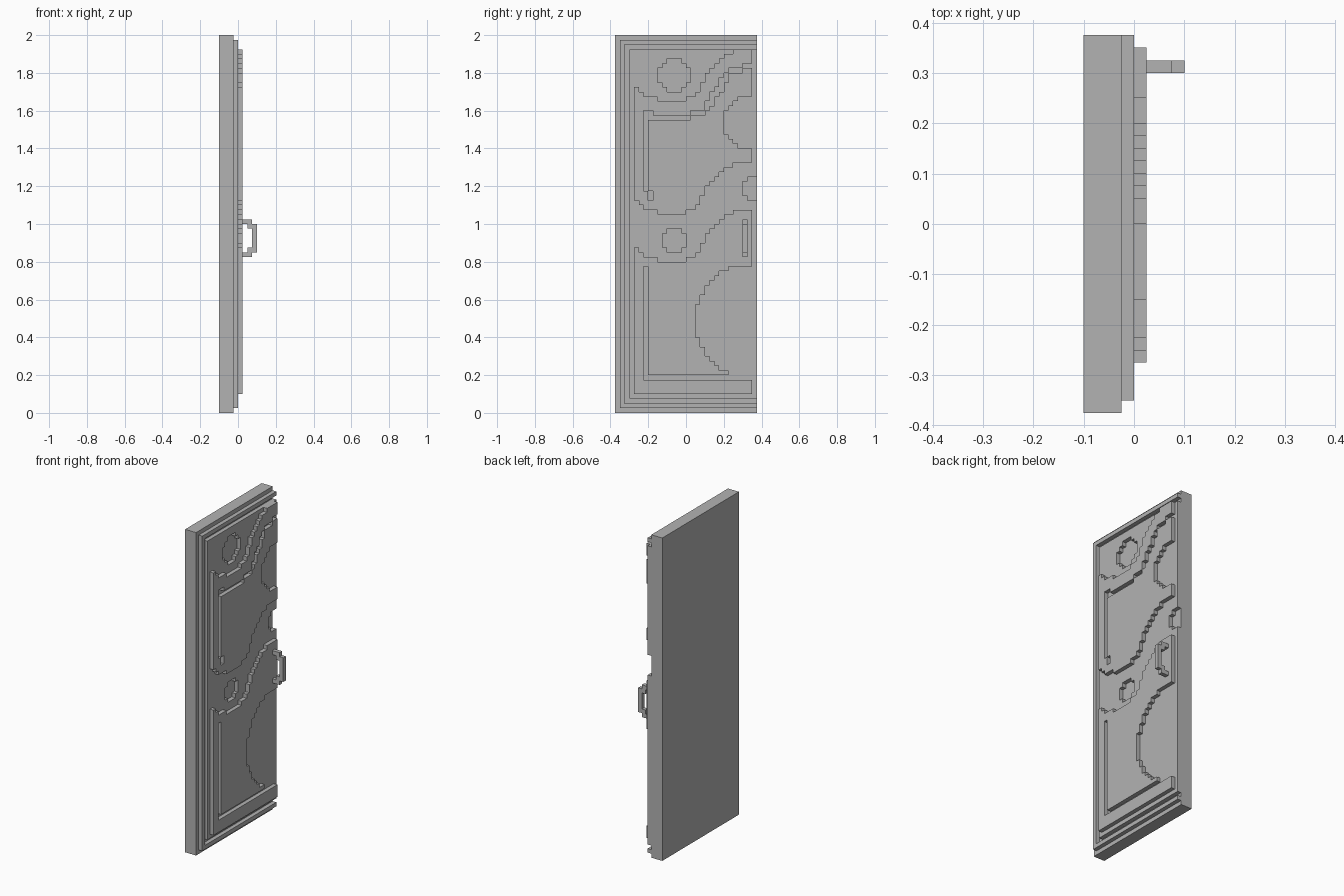
import bpy, bmesh, math

cube = bpy.data.objects.get("Cube")
if cube:
    bpy.data.objects.remove(cube, do_unlink=True)

U = 0.025                      # block size
WIDTH, HEIGHT = 30, 80         # door size in blocks

grey = bpy.data.materials.new("plain_grey")
grey.use_nodes = True
grey.diffuse_color = (0.45, 0.45, 0.45, 1)
grey.node_tree.nodes["Principled BSDF"].inputs["Base Color"].default_value = (0.45, 0.45, 0.45, 1)


def add_object(name, bm):
    mesh = bpy.data.meshes.new(name)
    bm.to_mesh(mesh)
    bm.free()
    mesh.materials.append(grey)
    obj = bpy.data.objects.new(name, mesh)
    bpy.context.collection.objects.link(obj)
    return obj


def relief(name, x, depth, mask):
    """Stepped plate facing +x: every block whose centre passes the mask."""
    bm = bmesh.new()
    for i in range(WIDTH):
        for k in range(HEIGHT):
            y, z = (i - WIDTH / 2) * U, k * U
            if mask(y + U / 2, z + U / 2):
                corners = ((0, 0), (U, 0), (U, U), (0, U))
                bm.faces.new([bm.verts.new((x, y + a, z + b)) for a, b in corners])
    bmesh.ops.remove_doubles(bm, verts=bm.verts, dist=U / 10)
    bmesh.ops.dissolve_limit(bm, angle_limit=0.01, verts=bm.verts, edges=bm.edges)
    obj = add_object(name, bm)
    solid = obj.modifiers.new("thickness", "SOLIDIFY")
    solid.thickness = depth
    solid.offset = 1
    return obj


def within(y, z, y0, y1, z0, z1):
    return y0 < y < y1 and z0 < z < z1


def in_disc(y, z, cy, cz, r):
    return math.hypot(y - cy, z - cz) < r


# Stepped wave shared by all the curved borders: start of step, height
WAVE = [(-0.275, 0.075), (-0.25, 0.05), (-0.225, 0.025), (-0.15, 0), (0, 0.025),
        (0.05, 0.05), (0.075, 0.1), (0.1, 0.15), (0.125, 0.175), (0.15, 0.2),
        (0.175, 0.225), (0.2, 0.25), (0.25, 0.275)]


def wave(y):
    return max((s for s in WAVE if s[0] < y), default=WAVE[0])[1]


# Stepped groove across the upper panel: y range, z range
GROOVE = [(-0.225, -0.2, 1.175, 1.6), (-0.2, -0.175, 1.125, 1.175),
          (-0.2, -0.175, 1.55, 1.6), (-0.175, 0.025, 1.55, 1.575),
          (0.025, 0.1, 1.575, 1.6), (0.1, 0.125, 1.6, 1.65),
          (0.125, 0.15, 1.625, 1.7), (0.15, 0.175, 1.675, 1.725),
          (0.175, 0.2, 1.7, 1.775), (0.2, 0.225, 1.75, 1.8),
          (0.225, 0.3, 1.8, 1.825), (0.3, 0.35, 1.825, 1.85)]


def ridge_mask(y, z):
    outer = within(y, z, -0.35, 0.375, 0.025, 1.975)
    return outer and not within(y, z, -0.325, 0.4, 0.05, 1.95)


def panel_mask(y, z):
    holes = ((-0.0625, 1.7875, 0.0875), (-0.0625, 0.9125, 0.0625), (0.3625, 1.1875, 0.0625))
    return (within(y, z, -0.3, 0.375, 0.075, 1.925)
            and not any(in_disc(y, z, *h) for h in holes))


def lower_mask(y, z):
    if not within(y, z, -0.275, 0.35, 0.1, 0.8 + wave(y)):
        return False
    side_groove = within(y, z, -0.225, -0.2, 0.175, 0.775)
    base_groove = within(y, z, -0.225, 0.35, 0.175, 0.2)
    return not (side_groove or base_groove or in_disc(y, z, 0.35, 0.4875, 0.3))


def upper_mask(y, z):
    if not within(y, z, -0.275, 0.35, 1.05 + wave(y), 1.65 + wave(y)):
        return False
    return not (any(within(y, z, *g) for g in GROOVE)
                or in_disc(y, z, 0.35, 1.5375, 0.15))


# Door body and its stepped layers
relief("door_slab", -0.1, 3 * U, lambda y, z: True)
relief("frame_ridge", -U, U, ridge_mask)
relief("face_panel", -U, U, panel_mask)
relief("lower_relief", 0, U, lower_mask)
relief("upper_relief", 0, U, upper_mask)

# Pull handle: side outline mirrored about its middle, then extruded across y
mid = 0.925
half = [(0.025, 0.1), (0.075, 0.1), (0.075, 0.075), (0.1, 0.075)]
inner = [(0.075, 0.05), (0.05, 0.05), (0.05, 0.075), (0.025, 0.075)]
outline = half + [(x, -z) for x, z in reversed(half)]
outline += [(x, -z) for x, z in reversed(inner)] + inner
bm = bmesh.new()
face = bm.faces.new([bm.verts.new((x, 0.3, mid + z)) for x, z in outline])
bm.normal_update()
handle = add_object("pull_handle", bm)
solid = handle.modifiers.new("thickness", "SOLIDIFY")
solid.thickness = U
solid.offset = 1 if handle.data.polygons[0].normal.y > 0 else -1
